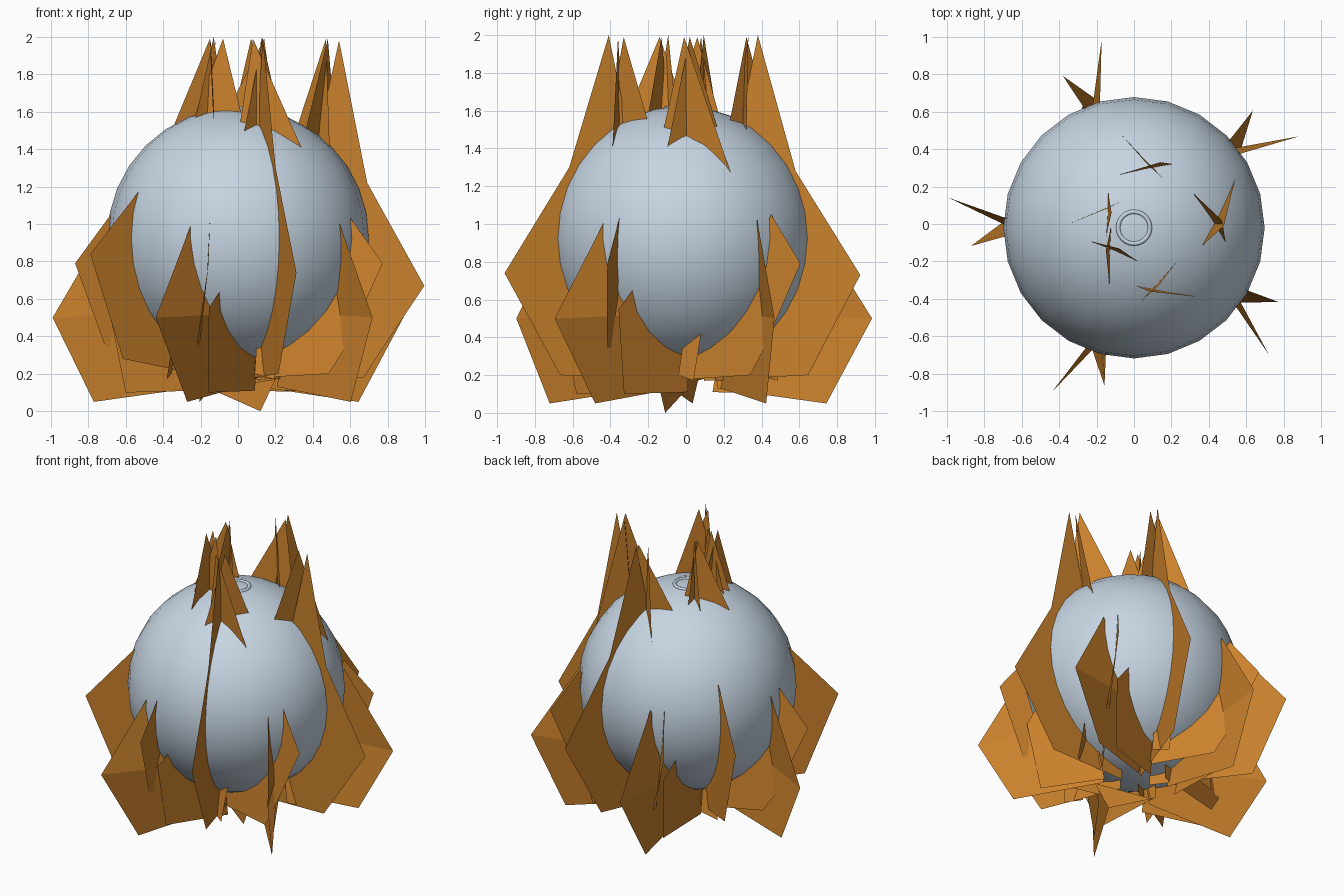
import bpy, bmesh, math
from mathutils import Vector, Matrix

if "Cube" in bpy.data.objects:
    bpy.data.objects.remove(bpy.data.objects["Cube"])


def make_material(name, color):
    m = bpy.data.materials.new(name)
    m.use_nodes = True
    m.diffuse_color = color
    bsdf = m.node_tree.nodes["Principled BSDF"]
    bsdf.inputs["Base Color"].default_value = color
    bsdf.inputs["Roughness"].default_value = 0.6
    return m


ORANGE = make_material("burnt orange", (0.59, 0.22, 0.025, 1))
STEEL = make_material("pale steel blue", (0.57, 0.67, 0.77, 1))
CENTRE = Vector((0, -0.02, 0.925))
RADIUS = 0.698


def sheets(name, outlines, angle=0):
    """Thin flat sheets, turned about the vertical axis."""
    bm = bmesh.new()
    for outline in outlines:
        bm.faces.new([bm.verts.new(p) for p in outline])
    bm.transform(Matrix.Rotation(math.radians(angle), 4, "Z"))
    mesh = bpy.data.meshes.new(name)
    bm.to_mesh(mesh)
    bm.free()
    mesh.materials.append(ORANGE)
    ob = bpy.data.objects.new(name, mesh)
    bpy.context.collection.objects.link(ob)
    return ob


def on_ball(x, y):
    """Height of the ball just under its upper surface."""
    d = (Vector((x, y)) - CENTRE.xy).length
    return CENTRE.z + math.sqrt(RADIUS ** 2 - d * d) - 0.02


# Smooth ball
bpy.ops.mesh.primitive_uv_sphere_add(segments=24, ring_count=16, radius=RADIUS, location=CENTRE)
ball = bpy.context.object
ball.name = "ball"
ball.data.materials.append(STEEL)
bpy.ops.object.shade_smooth()

# Small raised ring on the crown
bpy.ops.mesh.primitive_torus_add(major_segments=24, minor_segments=8, major_radius=0.085,
                                 minor_radius=0.012, location=CENTRE + Vector((0, 0, RADIUS - 0.01)))
ring = bpy.context.object
ring.name = "crown_ring"
ring.data.materials.append(STEEL)
bpy.ops.object.shade_smooth()

# Tall radial blades: outer edge as (radius, height)
high = [(0.40, 2.0), (0.61, 1.28), (0.97, 0.73), (0.68, 0.2)]
wide = [(0.54, 1.98), (0.69, 1.22), (0.995, 0.67), (0.67, 0.18)]
front = [(0.43, 2.0), (0.65, 1.3), (1.01, 0.74), (0.70, 0.2)]
leaning = [(0.16, 2.0), (0.34, 1.35), (0.65, 1.18), (0.975, 0.84), (0.76, 0.28)]
for i, edge in enumerate([wide, high, leaning, leaning, front]):
    tip = edge[0][0]
    inner = [(0.1, 0.17), (0.1, 0.35), (0.3, 0.5), (max(tip - 0.15, 0.04), 1.3)]
    sheets(f"tall_blade_{i + 1}", [[(r, 0, z) for r, z in edge + inner]], 72 * i)
    # Little fin under the ball beside each tall blade
    sheets(f"under_fin_{i + 1}", [[(0.38, -0.02, 0.34), (0.48, 0.08, 0.42),
                                  (0.5, 0.04, 0.17), (0.41, -0.04, 0.2)]], 72 * i)

# Crossed spikes on the crown: each sheet is a tip and its base line
crown = [
    [(0.47, 0.02, 0.31, 0.17, 0.49, -0.1), (0.48, -0.01, 0.54, 0.24, 0.36, -0.12)],
    [(0.07, 0.32, -0.07, 0.48, 0.17, 0.23), (0.14, 0.33, -0.09, 0.26, 0.21, 0.32)],
    [(-0.12, 0.06, -0.14, 0.18, -0.15, -0.07), (-0.15, 0.08, -0.35, 0, -0.07, 0.12)],
    [(-0.08, -0.13, -0.24, -0.09, 0.02, -0.2), (-0.15, -0.14, -0.13, -0.34, -0.12, 0)],
    [(0.13, -0.33, 0.03, -0.42, 0.23, -0.2), (0.08, -0.36, 0.01, -0.33, 0.35, -0.39)],
]
for i, pair in enumerate(crown):
    spikes = []
    for tx, ty, x1, y1, x2, y2 in pair:
        mx, my = (x1 + x2) / 2, (y1 + y2) / 2
        spikes.append([(tx, ty, 1.99), (x1, y1, on_ball(x1, y1)),
                       (mx, my, on_ball(mx, my) - 0.1), (x2, y2, on_ball(x2, y2))])
    sheets(f"crown_spikes_{i + 1}", spikes)

# Short leaf clusters between the tall blades; the broad leaf is folded once
tip, corner, root = (0.68, -0.03, 1.03), (0.99, -0.14, 0.5), (0.45, 0.12, 0.52)
broad_top = [tip, corner, root]
broad_foot = [corner, (0.77, -0.035, 0.05), (0.2, 0.08, 0.13), (0.2, 0.13, 0.35), root]
slim_leaf = [(0.68, 0.064, 1.05), (0.87, 0.117, 0.79), (0.7, -0.01, 0.32),
             (0.62, -0.03, 0.2), (0.1, -0.19, 0.17), (0.1, -0.19, 0.35), (0.45, -0.04, 0.6)]
low_leaf = [(0.62, 0.12, 0.67), (0.69, 0.06, 0.55), (0.6, 0.03, 0.1),
            (0.2, 0.16, 0.11), (0.25, 0.19, 0.36), (0.4, 0.15, 0.5)]
for i in range(5):
    sheets(f"leaf_cluster_{i + 1}", [broad_top, broad_foot, slim_leaf, low_leaf], 36 + 72 * i)

# Lowest spike beneath the ball
sheets("bottom_spike", [[(0.12, -0.11, 0), (0.2, -0.15, 0.17), (-0.15, 0, 0.12)]])
